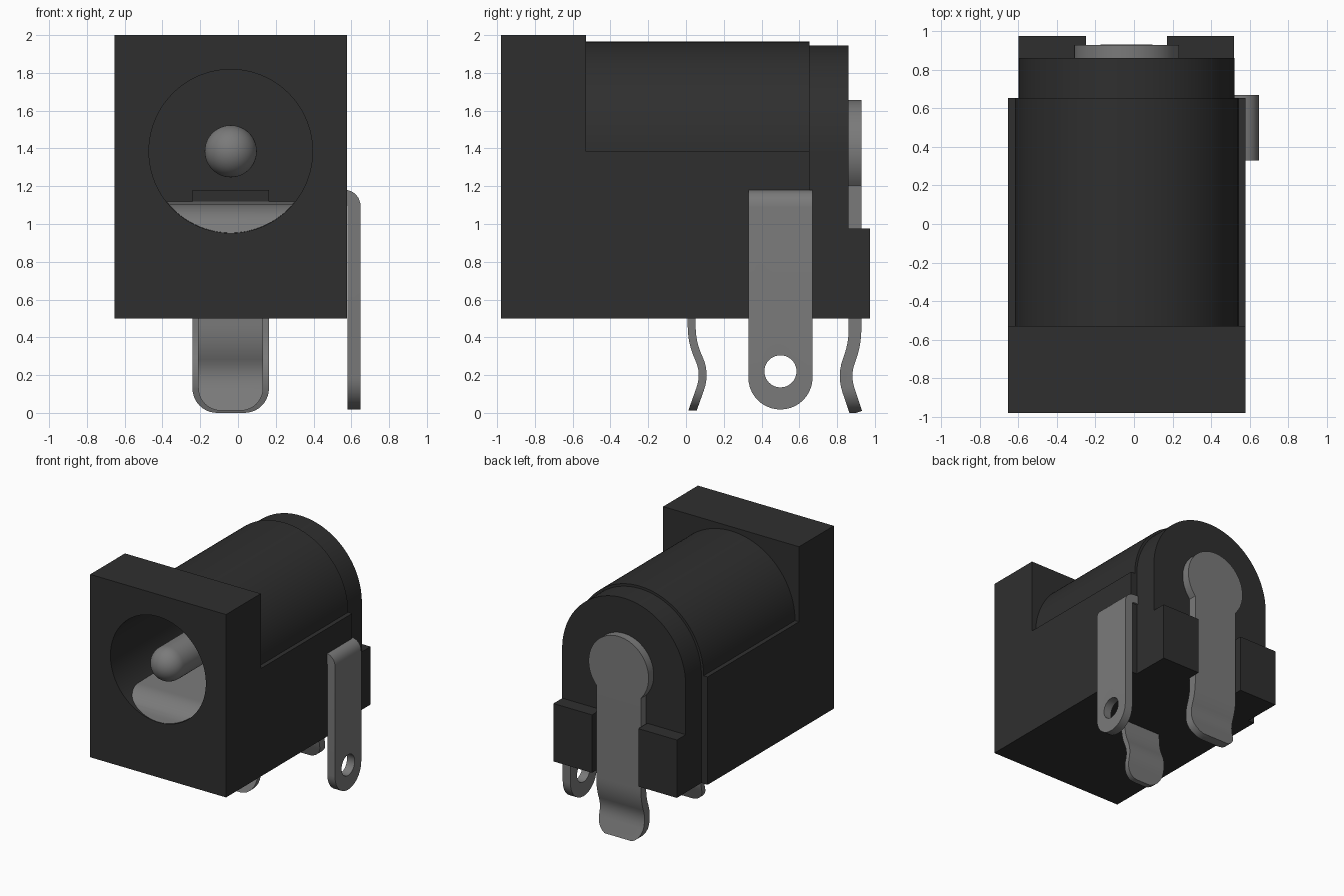
import bpy, bmesh, math
from mathutils import Vector

cube = bpy.data.objects.get("Cube")
if cube:
    bpy.data.objects.remove(cube, do_unlink=True)

CX, CZ = -0.0385, 1.385      # barrel axis


def material(name, v):
    m = bpy.data.materials.new(name)
    m.use_nodes = True
    m.diffuse_color = (v, v, v, 1)
    b = m.node_tree.nodes["Principled BSDF"]
    b.inputs["Base Color"].default_value = (v, v, v, 1)
    b.inputs["Roughness"].default_value = 0.6
    return m


BLACK = material("black plastic", 0.028)
METAL = material("grey metal", 0.195)


def link(name, bm):
    bmesh.ops.recalc_face_normals(bm, faces=bm.faces)
    me = bpy.data.meshes.new(name)
    bm.to_mesh(me)
    bm.free()
    ob = bpy.data.objects.new(name, me)
    bpy.context.collection.objects.link(ob)
    return ob


def prism(name, outline, axis, a, b):
    """Extrude a 2D outline along x (outline is y,z) or y (outline is x,z)."""
    place = (lambda p, t: (t, p[0], p[1])) if axis == "x" else (lambda p, t: (p[0], t, p[1]))
    bm = bmesh.new()
    face = bm.faces.new([bm.verts.new(place(p, a)) for p in outline])
    ext = bmesh.ops.extrude_face_region(bm, geom=[face])["geom"]
    shift = Vector(place((0, 0), b - a))
    bmesh.ops.translate(bm, vec=shift, verts=[v for v in ext if isinstance(v, bmesh.types.BMVert)])
    return link(name, bm)


def box(name, x0, x1, y0, y1, z0, z1):
    return prism(name, [(x0, z0), (x1, z0), (x1, z1), (x0, z1)], "y", y0, y1)


def arc(cx, cz, r, a0, a1, n):
    return [(cx + r * math.cos(math.radians(a0 + (a1 - a0) * i / n)),
             cz + r * math.sin(math.radians(a0 + (a1 - a0) * i / n))) for i in range(n + 1)]


def circle(cx, cz, r, n=64):
    return arc(cx, cz, r, 0, 360, n)[:-1]


def boolean(ob, cutter, op):
    """Apply a boolean and discard the cutter."""
    cutter.hide_render = True
    mod = ob.modifiers.new(op, "BOOLEAN")
    mod.operation, mod.object, mod.solver = op, cutter, "EXACT"
    deps = bpy.context.evaluated_depsgraph_get()
    me = bpy.data.meshes.new_from_object(ob.evaluated_get(deps))
    ob.modifiers.clear()
    ob.data = me
    bpy.data.objects.remove(cutter, do_unlink=True)


def finish(ob, mat):
    me = ob.data
    me.materials.clear()
    me.materials.append(mat)
    for p in me.polygons:
        p.material_index = 0
    me.shade_smooth()
    me.set_sharp_from_angle(angle=math.radians(30))


def fillet(pts, r, n=6):
    """Round the inner corners of an open path."""
    pts = [Vector(p) for p in pts]
    out = [pts[0]]
    for a, b, c in zip(pts, pts[1:], pts[2:]):
        s = b + (a - b).normalized() * min(r, (a - b).length * 0.49)
        e = b + (c - b).normalized() * min(r, (c - b).length * 0.49)
        for i in range(n + 1):
            t = i / n
            out.append(s * (1 - t) ** 2 + b * 2 * t * (1 - t) + e * t * t)
    return out + [pts[-1]]


def ribbon(path, thick):
    """Outline of a bent sheet seen edge on."""
    left, right = [], []
    for i, p in enumerate(path):
        d = (path[min(i + 1, len(path) - 1)] - path[max(i - 1, 0)]).normalized()
        n = Vector((-d.y, d.x)) * thick / 2
        left.append(tuple(p + n))
        right.append(tuple(p - n))
    return left + right[::-1]


def round_bottom(c, hw, r, z0):
    """Lower edge of a strip, left to right, with rounded corners."""
    return arc(c - hw + r, z0 + r, r, 180, 270, 10) + arc(c + hw - r, z0 + r, r, 270, 360, 10)


def arch(hw, r):
    return [(CX - hw, 0.5), (CX + hw, 0.5), (CX + hw, CZ)] + arc(CX, CZ, r, 0, 180, 64) + [(CX - hw, CZ)]


# Plastic housing: square face, barrel, rear cap and two rear feet
face_block = box("face_block", -0.655, 0.578, -0.98, -0.53, 0.5, 2.0)
barrel = prism("barrel_housing", arch(0.6165, 0.58), "y", -0.53, 0.655)
for part, y0, y1 in ((face_block, -1.1, -0.4), (barrel, -0.7, 0.5)):
    boolean(part, prism("bore_cutter", circle(CX, CZ, 0.433, 96), "y", y0, y1), "DIFFERENCE")
    finish(part, BLACK)
finish(prism("rear_cap", arch(0.56, 0.56), "y", 0.655, 0.86), BLACK)
for side, x0, x1 in (("right", -0.60, -0.25), ("left", 0.17, 0.52)):
    finish(box(side + "_rear_foot", x0, x1, 0.86, 0.975, 0.5, 0.975), BLACK)

# Centre pin with a domed tip
bm = bmesh.new()
dome = [(CX + 0.138 * math.sin(t), -0.842 - 0.138 * math.cos(t), CZ)
        for t in (i * math.pi / 24 for i in range(13))]
verts = [bm.verts.new(p) for p in dome + [(CX + 0.138, 0.52, CZ)]]
edges = [bm.edges.new(e) for e in zip(verts, verts[1:])]
bmesh.ops.spin(bm, geom=verts + edges, cent=(CX, 0, CZ), axis=(0, 1, 0),
               angle=2 * math.pi, steps=48, use_merge=True)
bmesh.ops.remove_doubles(bm, verts=bm.verts, dist=1e-5)
finish(link("centre_pin", bm), METAL)

# Spring contact along the floor of the bore
path = fillet([(-0.96, 0.93), (-0.92, 1.03), (-0.82, 1.08), (0.45, 1.095)], 0.05)
spring = prism("spring_contact", ribbon(path, 0.05), "x", -0.6, 0.5)
boolean(spring, prism("bore_trim", circle(CX, CZ, 0.432, 96), "y", -1.1, 0.6), "INTERSECT")
finish(spring, METAL)
finish(box("bore_step", -0.24, 0.165, 0.40, 0.51, 1.08, 1.18), BLACK)

# Spring contact leg, kinked below the housing
path = fillet([(0.03, 0.6), (0.03, 0.37), (0.105, 0.21), (0.03, 0.0)], 0.09)
leg = prism("spring_leg", ribbon(path, 0.042), "x", CX - 0.3, CX + 0.3)
trim = round_bottom(CX, 0.172, 0.12, 0.012) + [(CX + 0.172, 0.59), (CX - 0.172, 0.59)]
boolean(leg, prism("leg_trim", trim, "y", -0.3, 0.4), "INTERSECT")
finish(leg, METAL)

# Rear terminal: round head with a kinked leg
path = fillet([(0.895, 1.8), (0.895, 0.36), (0.833, 0.2), (0.90, 0.0)], 0.09)
terminal = prism("rear_terminal", ribbon(path, 0.067), "x", CX - 0.4, CX + 0.4)
trim = round_bottom(CX, 0.2025, 0.13, 0.0) + arc(CX, CZ, 0.272, -41.8, 221.8, 48)
boolean(terminal, prism("terminal_trim", trim, "y", 0.6, 1.2), "INTERSECT")
finish(terminal, METAL)

# Side terminal: folded over at the top, round end with an eyelet
path = fillet([(0.48, 1.147), (0.6145, 1.147), (0.6145, -0.05)], 0.06)
tab = prism("side_terminal", [(x, z) for x, z in ribbon(path, 0.07)], "y", 0.2, 0.8)
trim = round_bottom(0.5, 0.17, 0.169, 0.018) + [(0.67, 1.3), (0.33, 1.3)]
boolean(tab, prism("tab_trim", trim, "x", 0.3, 0.9), "INTERSECT")
boolean(tab, prism("eyelet_cutter", circle(0.5, 0.22, 0.085, 40), "x", 0.4, 0.8), "DIFFERENCE")
finish(tab, METAL)
